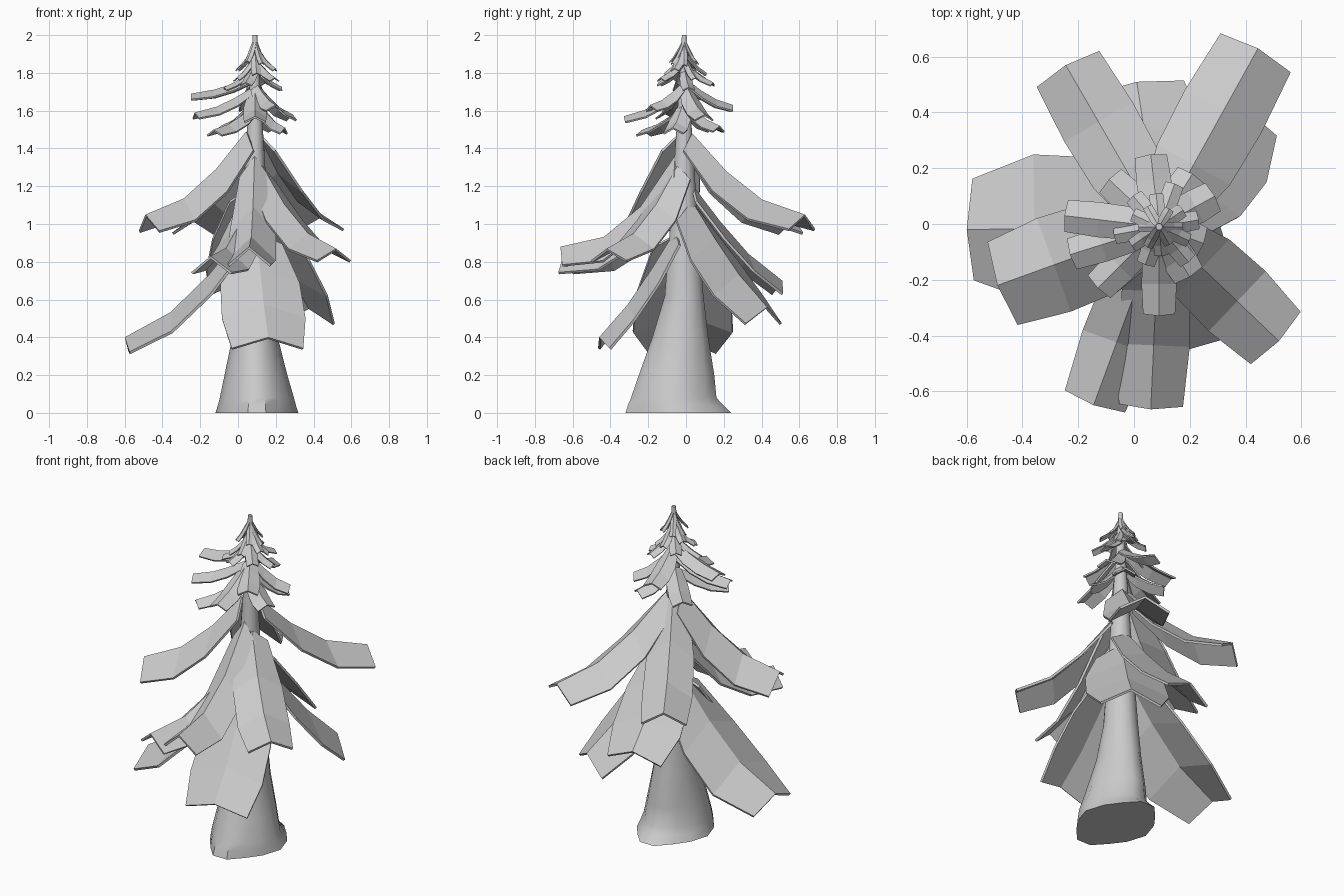
import bpy, bmesh, math
from mathutils import Vector

if "Cube" in bpy.data.objects:
    bpy.data.objects.remove(bpy.data.objects["Cube"])

AXIS = Vector((0.09, -0.01, 0))


def make_object(name, verts, faces):
    me = bpy.data.meshes.new(name)
    bm = bmesh.new()
    vs = [bm.verts.new(v) for v in verts]
    for f in faces:
        bm.faces.new([vs[i] for i in f])
    bmesh.ops.recalc_face_normals(bm, faces=bm.faces[:])
    bm.to_mesh(me)
    bm.free()
    ob = bpy.data.objects.new(name, me)
    bpy.context.collection.objects.link(ob)
    return ob


# trunk: flared, slightly lobed rings (z, centre x, centre y, radius x, radius y, lobe amount)
RINGS = [(0, .10, -.04, .205, .275, .07), (.04, .10, -.055, .195, .25, .06),
         (.08, .10, -.065, .187, .225, .05), (.2, .095, -.05, .16, .2, .04),
         (.4, .09, -.03, .118, .15, .02), (.62, .09, -.01, .095, .105, 0),
         (1.0, .09, -.01, .073, .075, 0), (1.5, .09, -.01, .042, .042, 0),
         (2.0, .09, -.01, .012, .012, 0)]
N = 14
verts, faces = [], []
for z, cx, cy, rx, ry, lobe in RINGS:
    for i in range(N):
        a = 2 * math.pi * i / N
        s = 1 + lobe * math.cos(4 * a)
        verts.append((cx + rx * s * math.cos(a), cy + ry * s * math.sin(a), z))
for r in range(len(RINGS) - 1):
    for i in range(N):
        j = (i + 1) % N
        faces.append((r * N + i, r * N + j, (r + 1) * N + j, (r + 1) * N + i))
faces += [tuple(range(N)), tuple(range((len(RINGS) - 1) * N, len(RINGS) * N))]
trunk = make_object("trunk", verts, faces)
bpy.context.view_layer.objects.active = trunk
trunk.select_set(True)
bpy.ops.object.shade_smooth_by_angle(angle=math.radians(40))


# bough: drooping plate folded along its ridge, widest and deepest near the middle
def bough(name, tip, z0, hw, fold, bend, belly, thick, inset):
    tip = Vector(tip)
    flat = Vector((tip.x, tip.y, 0)) - AXIS
    out = flat.normalized()
    side = Vector((-out.y, out.x, 0))
    start = AXIS + out * inset
    span = flat.length - inset
    verts, faces = [], []
    for t, w, f in ((0, .62 * belly, 1.1), (.3, .95 * belly, 1.3), (.62, belly, 1.25), (1, .96, .95)):
        drop = 1 - (1 - t) ** bend
        mid = start + out * span * t
        mid.z = z0 + (tip.z - z0) * drop
        back = out * (-.12 * hw if t == 1 else 0)
        for s in (-1, 0, 1):
            p = mid + side * (s * hw * w)
            if s:
                p = p + back - Vector((0, 0, fold * f))
            verts.append(p)
    for r in range(3):
        for c in range(2):
            a = r * 3 + c
            faces.append((a, a + 1, a + 4, a + 3))
    ob = make_object(name, verts, faces)
    if ob.data.polygons[0].normal.z < 0:
        ob.data.flip_normals()
    m = ob.modifiers.new("thickness", 'SOLIDIFY')
    m.thickness = thick
    m.offset = -1


# large boughs: tip, start height, half width, fold depth, bend, belly
LARGE = [((.445, .63, 1.05), 1.48, .15, .08, 1.75, 1.05),
         ((-.245, .57, 1.03), 1.48, .135, .08, 1.7, 1.05),
         ((-.49, -.22, 1.05), 1.49, .165, .09, 1.7, 1.08),
         ((.52, -.42, .87), 1.31, .135, .065, 1.75, 1.1),
         ((.06, -.665, .88), 1.36, .12, .10, 2.3, 1.08),
         ((-.145, -.65, .83), 1.20, .12, .09, 2.2, 1.08),
         ((.01, .51, .70), 1.20, .175, .07, 1.3, 1.2),
         ((.38, .43, .56), 1.12, .18, .09, 1.2, 1.3),
         ((-.60, -.02, .40), .97, .19, .08, 1.5, 1.4),
         ((.16, -.46, .40), .96, .20, .06, 1.2, 1.12)]
for i, (tip, z0, hw, fold, bend, belly) in enumerate(LARGE):
    bough(f"large_bough_{i + 1}", tip, z0, hw, fold, bend, belly, .014, .05)

# middle boughs: tip, start height
MIDDLE = [((-.25, .03, 1.69), 1.78), ((-.23, -.11, 1.59), 1.72), ((-.13, -.23, 1.50), 1.62),
          ((.09, -.33, 1.57), 1.72), ((.29, .10, 1.58), 1.74), ((.25, -.07, 1.51), 1.64),
          ((.06, .25, 1.63), 1.76), ((-.09, .16, 1.52), 1.65), ((.21, .18, 1.52), 1.65),
          ((.20, -.19, 1.63), 1.74)]
for i, (tip, z0) in enumerate(MIDDLE):
    bough(f"middle_bough_{i + 1}", tip, z0, .06, .03, 1.5, 1.05, .01, .02)

# small boughs near the top, in spiralling tiers
for tier, (z0, r, drop, hw) in enumerate(((1.85, .165, .10, .035), (1.91, .12, .11, .026),
                                          (1.975, .085, .11, .018))):
    for k in range(6):
        a = math.radians(60 * k + 25 * tier + 10)
        zj = .025 * (k % 3 - 1) if tier < 2 else -.01 * (k % 3)
        rr = r * (.88 + .12 * (k % 2))
        tip = (AXIS.x + rr * math.cos(a), AXIS.y + rr * math.sin(a), z0 - drop + zj)
        bough(f"top_bough_{tier + 1}_{k + 1}", tip, z0 + zj, hw, hw * .5, 1.3, 1.0, .007, .008)
